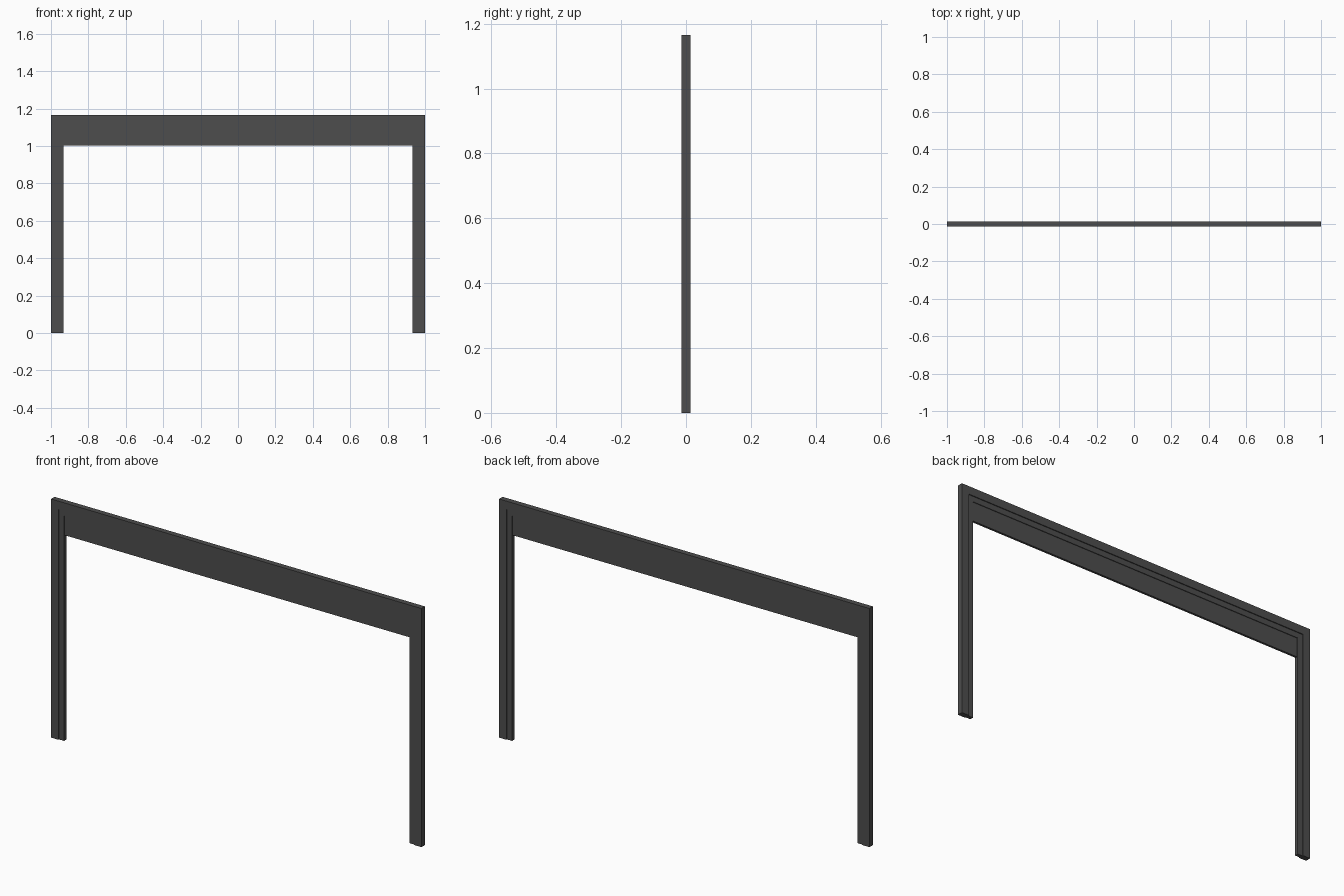
import bpy, bmesh

if "Cube" in bpy.data.objects:
    bpy.data.objects.remove(bpy.data.objects["Cube"])

HALF_W, HEIGHT = 1.0, 1.165
FACE, LIP = 0.04, 0.067              # inward extent of outer band and inner lip
H_OUT, H_LIP, H_PANEL = 0.0135, 0.009, 0.0055   # half thicknesses

grey = bpy.data.materials.new("dark_grey")
grey.diffuse_color = (0.075, 0.075, 0.075, 1)
grey.use_nodes = True
grey.node_tree.nodes["Principled BSDF"].inputs["Base Color"].default_value = grey.diffuse_color


def add_object(name, bm):
    bmesh.ops.recalc_face_normals(bm, faces=bm.faces)
    mesh = bpy.data.meshes.new(name)
    bm.to_mesh(mesh)
    bm.free()
    mesh.materials.append(grey)
    obj = bpy.data.objects.new(name, mesh)
    bpy.context.collection.objects.link(obj)


# Door frame: stepped profile swept up, across and down with mitred corners
profile = [(0, -H_OUT), (FACE, -H_OUT), (FACE, -H_LIP), (LIP, -H_LIP),
           (LIP, H_LIP), (FACE, H_LIP), (FACE, H_OUT), (0, H_OUT)]
stations = [(-1, False), (-1, True), (1, True), (1, False)]
bm = bmesh.new()
rings = []
for side, top in stations:
    rings.append([bm.verts.new((side * (HALF_W - d), y, HEIGHT - d if top else 0))
                  for d, y in profile])
n = len(profile)
for a, b in zip(rings, rings[1:]):
    for i in range(n):
        j = (i + 1) % n
        bm.faces.new((a[i], a[j], b[j], b[i]))
bm.faces.new(rings[0])
bm.faces.new(rings[-1])
add_object("door_frame", bm)

# Transom panel: thin board filling the top of the opening
z0, z1 = 1.003, HEIGHT - LIP
bm = bmesh.new()
bmesh.ops.create_cube(bm, size=1)
for v in bm.verts:
    v.co.x *= 2 * (HALF_W - LIP)
    v.co.y *= 2 * H_PANEL
    v.co.z = z1 if v.co.z > 0 else z0
add_object("transom_panel", bm)
